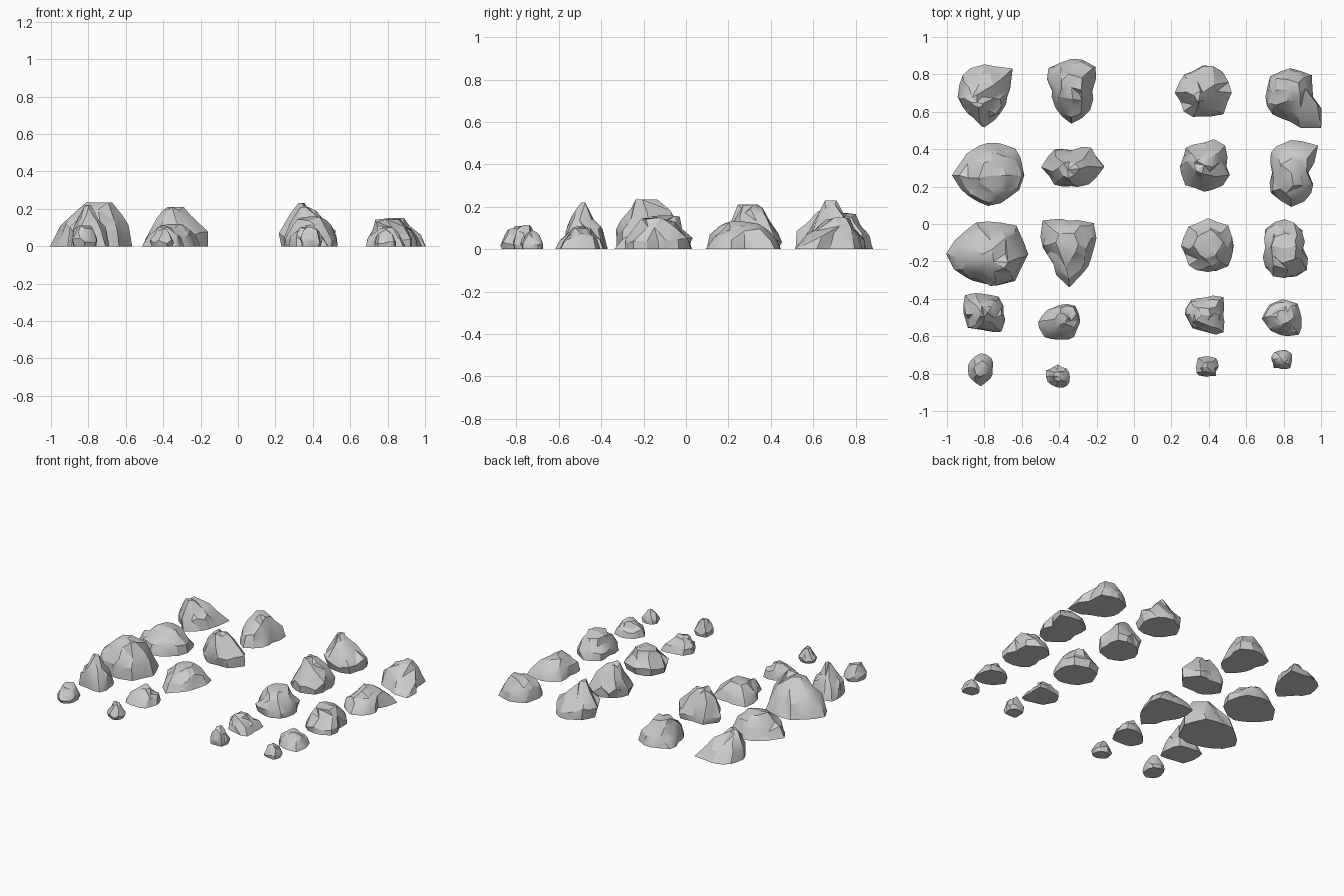
import bpy, bmesh, random
from math import sin, cos, pi, radians

if "Cube" in bpy.data.objects:
    bpy.data.objects.remove(bpy.data.objects["Cube"])


def radius_at(radii, a):
    """Footprint radius at angle a, blended between eight compass spokes."""
    t = (a / (pi / 4)) % 8
    i = int(t)
    f = t - i
    return radii[i] * (1 - f) + radii[(i + 1) % 8] * f


def rock(name, centre, height, peak, top, radii, seed, bulge=0.0):
    """Faceted boulder: footprint, flank and shoulder rings around an off-centre crown.
    radii: hundredths of a unit, every 45 degrees from +x; top: crown width ratio."""
    rnd = random.Random(seed)
    bm = bmesh.new()
    # (height fraction, width) of each ring; bulging rocks narrow towards the ground
    levels = [(0, 1 - bulge), (0.28 if bulge else 0.42, 1.0 if bulge else 0.84 + 0.12 * top),
              (0.68, 0.42 + 0.56 * top), (0.95, top)]
    rings = []
    mean = sum(radii) / 8
    # creases between the main spokes, shared by the lower rings
    turn = [0 if k % 2 == 0 else rnd.uniform(-.12, .12) for k in range(16)]
    crease = [1.02 if k % 2 == 0 else rnd.uniform(.92, 1.06) for k in range(16)]
    for lv, (fz, s) in enumerate(levels):
        ring = []
        for k in range(0, 16, 1 if lv < 2 else 2):
            a = k * pi / 8 + turn[k] + (0 if lv < 2 else rnd.uniform(-.25, .25))
            blend = .5 * fz
            r = (radius_at(radii, a) * (1 - blend) + mean * blend) * crease[k] * s / 100
            z = fz * height
            if lv:
                r *= rnd.uniform(.88, 1.04 if lv == 1 else 1.12)
                z += height * rnd.uniform(-.13, .10)
            ring.append(bm.verts.new((centre[0] + peak[0] * fz + r * cos(a),
                                      centre[1] + peak[1] * fz + r * sin(a), min(z, height))))
        rings.append(ring)
    crown = bm.verts.new((centre[0] + peak[0], centre[1] + peak[1], height))
    bm.faces.new(rings[0][::-1])
    for lo, hi in zip(rings, rings[1:]):
        n, m = len(lo), len(hi)
        for i in range(m):
            j = (i + 1) % m
            if n == m:
                d = rnd.random() < .5
                bm.faces.new((lo[i], lo[j], hi[j] if d else hi[i]))
                bm.faces.new((lo[i], hi[j], hi[i]) if d else (lo[j], hi[j], hi[i]))
            else:
                p, q, r = lo[2 * i], lo[2 * i + 1], lo[(2 * i + 2) % n]
                bm.faces.new((p, q, hi[i]))
                bm.faces.new((q, hi[j], hi[i]))
                bm.faces.new((q, r, hi[j]))
    for i in range(8):
        bm.faces.new((rings[3][i], rings[3][(i + 1) % 8], crown))
    bmesh.ops.recalc_face_normals(bm, faces=bm.faces)
    me = bpy.data.meshes.new(name)
    bm.to_mesh(me)
    bm.free()
    ob = bpy.data.objects.new(name, me)
    bpy.context.collection.objects.link(ob)
    bpy.ops.object.select_all(action='DESELECT')
    ob.select_set(True)
    bpy.context.view_layer.objects.active = ob
    bpy.ops.object.shade_smooth_by_angle(angle=radians(28))


# far left column: broad boulders, back to front
rock("left_boulder_1", (-.80, .68), .18, (-.04, -.03), .22, (12, 21, 17, 16, 14, 11, 16, 12), 1)
rock("left_boulder_2", (-.78, .26), .145, (.02, 0), .42, (19, 20, 17, 16, 19, 15, 16, 16), 2)
rock("left_boulder_3", (-.78, -.16), .235, (.03, -.04), .36, (21, 21, 17, 17, 22, 17, 16, 20), 3)
rock("left_boulder_4", (-.81, -.475), .22, (.01, -.02), .18, (11, 12, 10, 13, 10, 11, 9, 14), 4)
rock("left_pebble", (-.82, -.775), .11, (0, 0), .50, (7, 8, 8.5, 7.5, 7, 8, 9, 8), 5, .15)

# inner left column: elongated boulders
rock("inner_left_boulder_1", (-.335, .71), .17, (0, .02), .42, (11, 18, 17, 17, 10, 12, 17, 14), 6)
rock("inner_left_boulder_2", (-.325, .31), .21, (-.03, -.02), .35, (18, 14, 9, 14, 17, 13, 10, 14), 7, .1)
rock("inner_left_boulder_3", (-.345, -.125), .12, (-.01, .02), .42, (13, 18, 14, 20, 14, 12, 21, 14), 8)
rock("inner_left_boulder_4", (-.40, -.525), .11, (.01, .02), .30, (11, 12, 9, 9, 11, 11, 9, 11), 9)
rock("inner_left_pebble", (-.405, -.815), .10, (0, 0), .40, (6.5, 6, 6, 6.5, 7, 6, 6.5, 7), 10, .2)

# inner right column: rounder, craggy boulders
rock("inner_right_boulder_1", (.37, .71), .23, (-.02, -.03), .20, (15, 16, 15, 14, 15, 13, 13, 16), 11, .1)
rock("inner_right_boulder_2", (.375, .305), .21, (0, .01), .34, (13, 17, 14, 13, 14, 14, 14, 15), 12, .12)
rock("inner_right_boulder_3", (.395, -.12), .16, (0, .01), .50, (15, 15, 14, 15, 15, 14, 14, 16), 13, .1)
rock("inner_right_boulder_4", (.385, -.485), .105, (-.02, 0), .40, (9, 13, 9, 11, 11, 10, 9, 13), 14)
rock("inner_right_pebble", (.39, -.765), .115, (0, 0), .45, (6, 6.5, 6, 7, 5.5, 7, 5, 6.5), 15, .15)

# far right column: low slabs
rock("right_boulder_1", (.835, .68), .15, (-.01, .04), .40, (12, 16, 15, 15, 13, 13, 13, 23), 16)
rock("right_boulder_2", (.84, .275), .13, (0, 0), .42, (9, 20, 17, 15, 10, 15, 18, 15), 17)
rock("right_boulder_3", (.805, -.13), .15, (0, 0), .50, (10, 14, 16, 15, 10, 15, 16, 17), 18, .05)
rock("right_boulder_4", (.795, -.505), .10, (0, .01), .35, (10, 11, 10, 10, 11, 9, 9, 12), 19)
rock("right_pebble", (.79, -.725), .09, (0, 0), .40, (6, 6, 5.5, 6, 6, 6, 5, 6.5), 20, .1)
